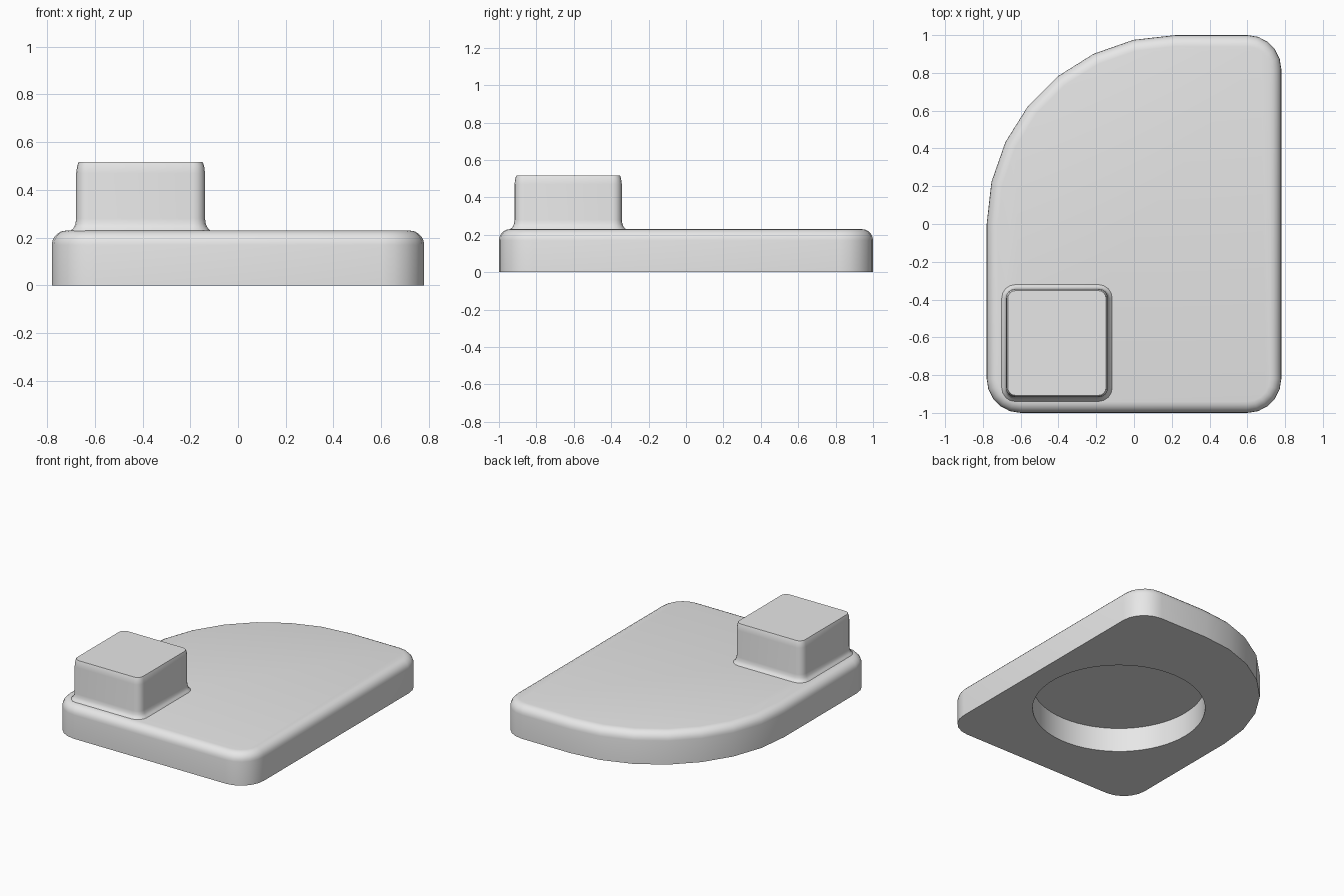
import bpy, bmesh
from math import sin, cos, pi, radians

cube = bpy.data.objects.get("Cube")
if cube:
    bpy.data.objects.remove(cube, do_unlink=True)

grey = bpy.data.materials.new("light_grey")
grey.use_nodes = True
colour = (0.8, 0.8, 0.8, 1)
grey.diffuse_color = colour
grey.node_tree.nodes["Principled BSDF"].inputs["Base Color"].default_value = colour


def arc(cx, cy, r, start, steps):
    """Quarter turn of points, counter-clockwise from the start angle."""
    angles = [radians(start) + pi / 2 * i / steps for i in range(steps + 1)]
    return [(cx + r * cos(a), cy + r * sin(a)) for a in angles]


def plate_outline(grow):
    """Rounded rectangle with one large swept corner."""
    w, d, r = 0.78, 1.0, 0.18
    return (arc(w - r, d - r, r + grow, 0, 5) + arc(0.22, 0, 1 + grow, 90, 7)
            + arc(r - w, r - d, r + grow, 180, 5) + arc(w - r, r - d, r + grow, 270, 5))


def block_outline(grow):
    cx, cy, w, d, r = -0.408, -0.63, 0.27, 0.287, 0.05
    return (arc(cx + w - r, cy + d - r, r + grow, 0, 4) + arc(cx - w + r, cy + d - r, r + grow, 90, 4)
            + arc(cx - w + r, cy - d + r, r + grow, 180, 4) + arc(cx + w - r, cy - d + r, r + grow, 270, 4))


def disc_outline(grow):
    return [p for q in range(4) for p in arc(0.055, -0.09, 0.57 + grow, 90 * q, 16)[:-1]]


def loft(bm, outline, levels):
    """Stack outlines at (height, grow) levels and join them with quads."""
    rings = [[bm.verts.new((x, y, z)) for x, y in outline(g)] for z, g in levels]
    for low, high in zip(rings, rings[1:]):
        n = len(low)
        for i in range(n):
            j = (i + 1) % n
            bm.faces.new((low[i], low[j], high[j], high[i]))
    return rings


def finish(bm, name):
    bmesh.ops.recalc_face_normals(bm, faces=bm.faces)
    mesh = bpy.data.meshes.new(name)
    bm.to_mesh(mesh)
    bm.free()
    mesh.materials.append(grey)
    ob = bpy.data.objects.new(name, mesh)
    bpy.context.collection.objects.link(ob)
    bpy.ops.object.select_all(action='DESELECT')
    ob.select_set(True)
    bpy.context.view_layer.objects.active = ob
    bpy.ops.object.shade_smooth_by_angle(angle=radians(35))


# Base plate: straight wall, rounded top edge, round recess underneath
bm = bmesh.new()
edge, top = 0.06, 0.23
levels = [(0, 0)] + [(top - edge + edge * sin(a), edge * (cos(a) - 1))
                     for a in [pi / 2 * i / 5 for i in range(6)]]
outer = loft(bm, plate_outline, levels)
bm.faces.new(outer[-1])
recess = loft(bm, disc_outline, [(0, 0), (0.175, 0)])
bm.faces.new(recess[-1])
rim = [e for e in bm.edges if e.is_boundary]
bmesh.ops.triangle_fill(bm, use_beauty=True, use_dissolve=False, edges=rim, normal=(0, 0, -1))
finish(bm, "base_plate")

# Raised block: flared foot and softened top edge
bm = bmesh.new()
rings = loft(bm, block_outline, [(0.225, 0.025), (0.231, 0.022), (0.24, 0.011), (0.258, 0.003),
                                 (0.28, 0), (0.47, 0), (0.5, -0.004), (0.517, -0.01)])
bm.faces.new(rings[0])
bm.faces.new(rings[-1])
finish(bm, "raised_block")
